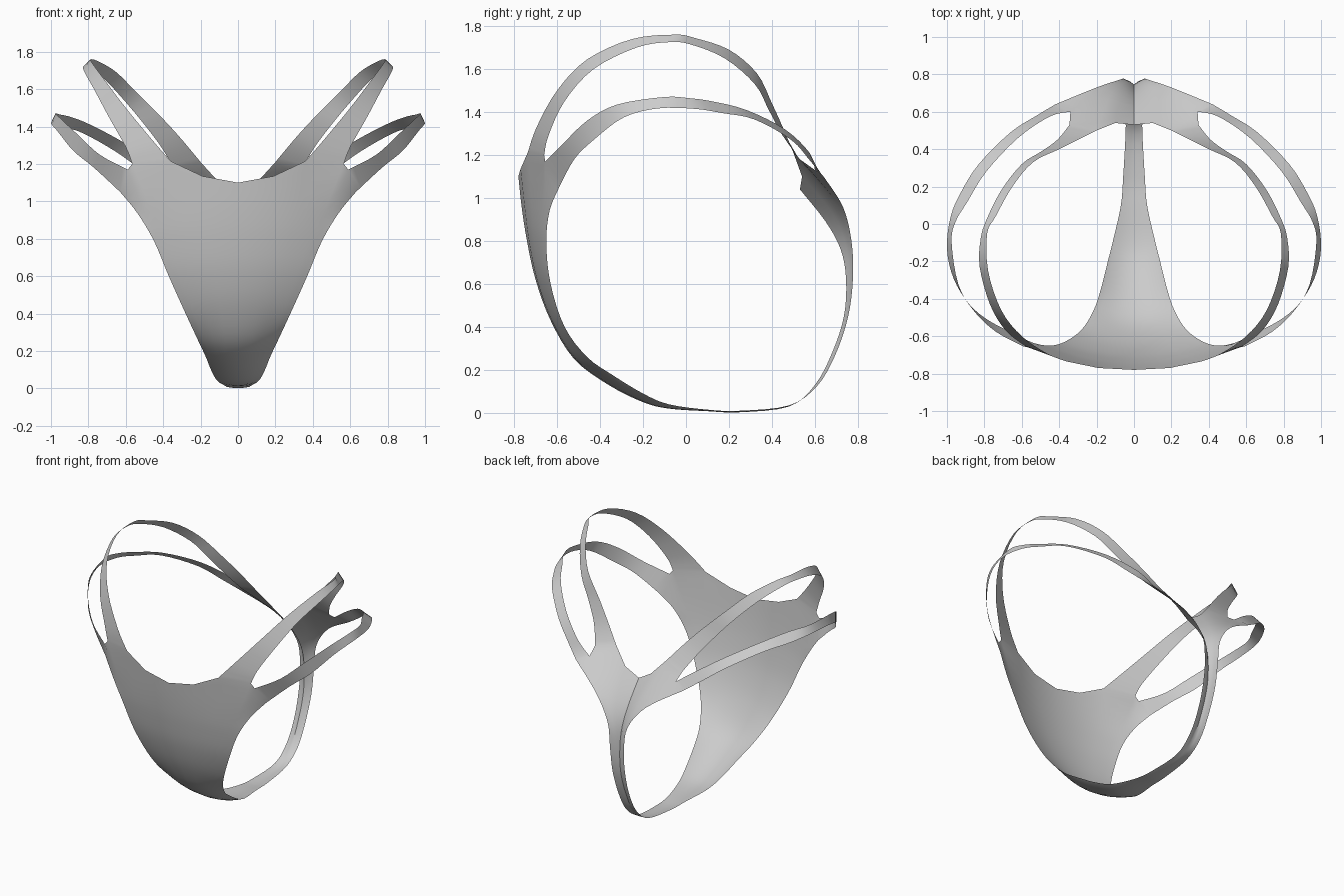
import bpy, bmesh, math
from mathutils import Vector

cube = bpy.data.objects.get("Cube")
if cube:
    bpy.data.objects.remove(cube, do_unlink=True)

# Single fabric colour
fabric = bpy.data.materials.new("grey fabric")
fabric.use_nodes = True
COLOUR = (0.6, 0.6, 0.6, 1)
fabric.diffuse_color = COLOUR
bsdf = next(n for n in fabric.node_tree.nodes if n.type == 'BSDF_PRINCIPLED')
bsdf.inputs["Base Color"].default_value = COLOUR
bsdf.inputs["Roughness"].default_value = 0.8


def smooth_rows(rows, steps):
    """Catmull-Rom interpolation through a list of cross-sections."""
    out = []
    n = len(rows)
    for i in range(n - 1):
        r0, r1, r2, r3 = rows[max(i - 1, 0)], rows[i], rows[i + 1], rows[min(i + 2, n - 1)]
        for k in range(steps):
            t = k / steps
            out.append([0.5 * (2 * b + (c - a) * t + (2 * a - 5 * b + 4 * c - d) * t * t
                               + (3 * b - a - 3 * c + d) * t ** 3)
                        for a, b, c, d in zip(r0, r1, r2, r3)])
    out.append(rows[-1])
    return out


def add_sheet(bm, rows, steps=4):
    """Skin the cross-sections on the left side and mirror them to the right."""
    grid = smooth_rows([[Vector(p) for p in r] for r in rows], steps)
    for side in (1, -1):
        vs = [[bm.verts.new((p.x * side, p.y, p.z)) for p in r] for r in grid]
        for a, b in zip(vs, vs[1:]):
            for c in range(len(a) - 1):
                quad = [a[c], a[c + 1], b[c + 1], b[c]]
                bm.faces.new(quad if side == 1 else quad[::-1])


# Body sections: centre y, z, then edge x, y, z, from back to front
sections = [
    (.65, .89, .20, .73, .96),
    (.72, .76, .08, .77, .80),
    (.745, .62, .055, .777, .63),
    (.735, .45, .05, .755, .45),
    (.68, .28, .045, .695, .27),
    (.60, .13, .045, .61, .125),
    (.48, .03, .045, .48, .035),
    (.25, .003, .058, .25, .01),
    (.10, .008, .07, .10, .015),
    (-.08, .02, .11, -.08, .04),
    (-.20, .05, .14, -.20, .09),
    (-.36, .13, .175, -.34, .175),
    (-.52, .25, .215, -.46, .26),
    (-.63, .43, .28, -.565, .40),
    (-.70, .62, .37, -.63, .60),
    (-.74, .80, .45, -.65, .79),
    (-.765, .96, .54, -.635, .94),
]
COLUMNS = (0, .33, .6, .85, .93, 1)


def section(cy, cz, ex, ey, ez):
    """Rounded across the front, creased along the centre of the back."""
    power = 0.7 if cy > 0.3 else 2
    return [(ex * t, cy + (ey - cy) * t ** power, cz + (ez - cz) * t ** power) for t in COLUMNS]


# Top borders: centre, rim, upper strap root (2 points), lower strap root (2 points)
back_top = [(0, .53, 1.04), (.1, .54, 1.10), (.2, .50, 1.21),
            (.345, .53, 1.18), (.34, .60, 1.13), (.42, .64, 1.10)]
front_top = [(0, -.78, 1.10), (.19, -.77, 1.135), (.36, -.735, 1.215),
             (.565, -.66, 1.20), (.59, -.655, 1.17), (.63, -.59, 1.05)]

# Upper strap: pairs of top edge and bottom edge, front to back
upper_strap = [
    front_top[2:4],
    [(.46, -.695, 1.33), (.60, -.64, 1.29)],
    [(.60, -.60, 1.50), (.69, -.565, 1.45)],
    [(.71, -.46, 1.645), (.77, -.43, 1.60)],
    [(.78, -.25, 1.74), (.825, -.23, 1.70)],
    [(.785, -.05, 1.76), (.82, -.08, 1.725)],
    [(.74, .04, 1.745), (.79, .02, 1.715)],
    [(.65, .20, 1.69), (.71, .18, 1.65)],
    [(.54, .33, 1.58), (.60, .32, 1.53)],
    [(.40, .40, 1.44), (.50, .385, 1.41)],
    [(.30, .45, 1.33), (.41, .45, 1.29)],
    back_top[2:4],
]

# Lower strap: pairs of top edge and bottom edge, front to back
lower_strap = [
    front_top[4:6],
    [(.74, -.575, 1.25), (.77, -.52, 1.18)],
    [(.86, -.46, 1.36), (.88, -.43, 1.27)],
    [(.94, -.32, 1.435), (.965, -.29, 1.375)],
    [(.975, -.10, 1.47), (1.0, -.13, 1.417)],
    [(.955, .01, 1.465), (.98, .04, 1.415)],
    [(.89, .12, 1.45), (.925, .17, 1.395)],
    [(.79, .28, 1.41), (.83, .32, 1.365)],
    [(.62, .46, 1.32), (.66, .49, 1.27)],
    [(.45, .575, 1.21), (.52, .58, 1.17)],
    back_top[4:6],
]

# Join the panel and straps into one sheet
bm = bmesh.new()
add_sheet(bm, [back_top] + [section(*s) for s in sections] + [front_top])
add_sheet(bm, upper_strap)
add_sheet(bm, lower_strap)
bmesh.ops.remove_doubles(bm, verts=bm.verts, dist=0.001)

mesh = bpy.data.meshes.new("strappy_brief")
bm.to_mesh(mesh)
bm.free()
mesh.materials.append(fabric)
brief = bpy.data.objects.new("strappy_brief", mesh)
bpy.context.scene.collection.objects.link(brief)

# Smooth shading with the back crease kept sharp
for o in bpy.context.selected_objects:
    o.select_set(False)
brief.select_set(True)
bpy.context.view_layer.objects.active = brief
bpy.ops.object.shade_smooth_by_angle(angle=math.radians(45))
